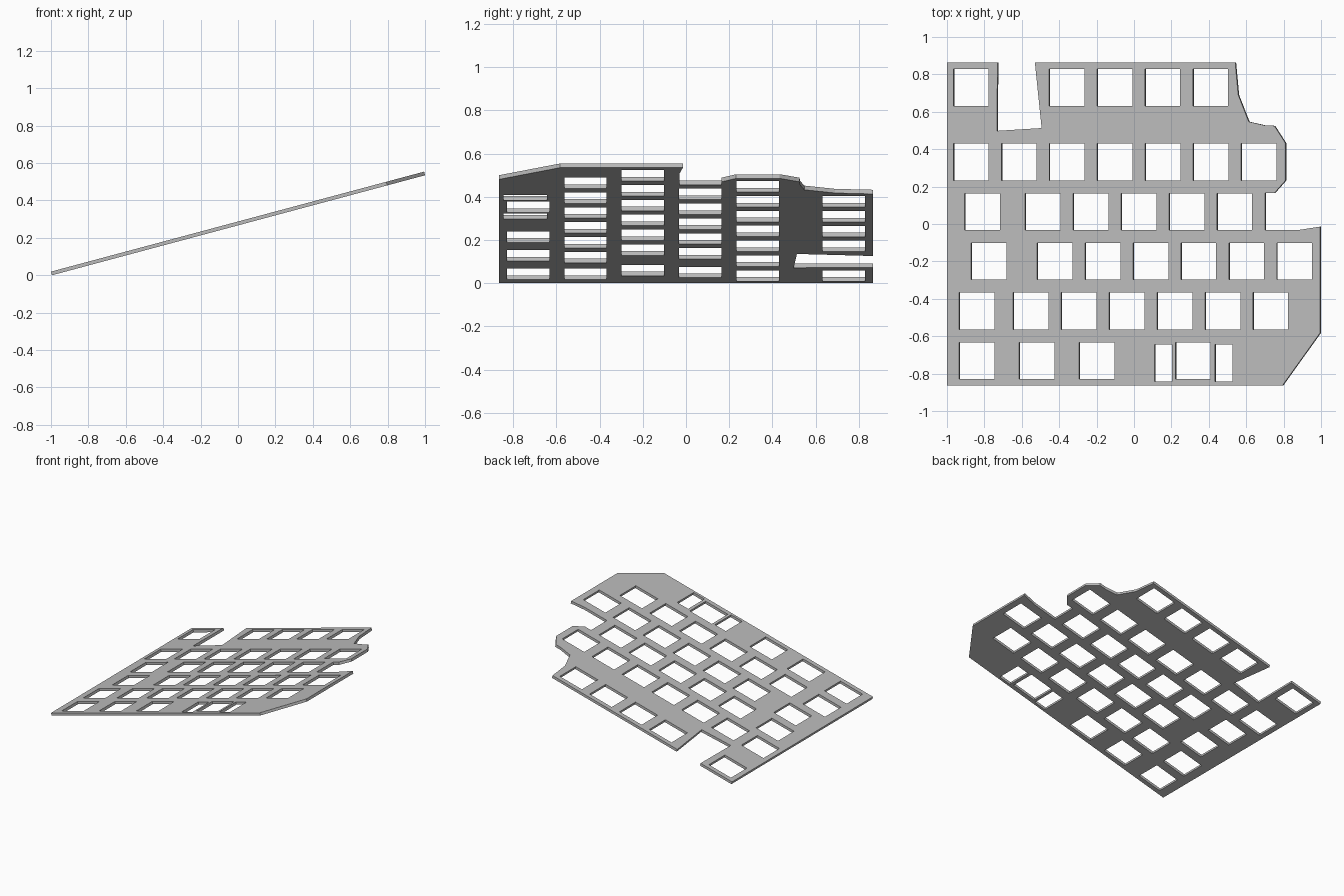
import bpy, bmesh, math

cube = bpy.data.objects.get("Cube")
if cube:
    bpy.data.objects.remove(cube, do_unlink=True)

TILT = math.radians(15)
COS, SIN = math.cos(TILT), math.sin(TILT)
THICK = 0.02
PITCH = 0.2655            # key spacing measured along the plate
KEY = 0.196               # key cutout size

curve = bpy.data.curves.new("plate_profile", 'CURVE')
curve.dimensions = '2D'
curve.fill_mode = 'BOTH'
curve.extrude = THICK / 2


def add_loop(points):
    """Closed straight-sided loop; x is given in plan and stretched along the slope."""
    s = curve.splines.new('POLY')
    s.points.add(len(points) - 1)
    for p, (x, y) in zip(s.points, points):
        p.co = (x / COS, y, 0, 1)
    s.use_cyclic_u = True


def add_hole(left, centre_y, width=KEY, height=KEY):
    right, h = left + width * COS, height / 2
    add_loop([(left, centre_y - h), (right, centre_y - h),
              (right, centre_y + h), (left, centre_y + h)])


# Outer edge of the plate
add_loop([(-1, .864), (-.73, .864), (-.733, .498), (-.494, .513), (-.53, .864),
          (.541, .864), (.557, .69), (.613, .547), (.70, .527), (.75, .525),
          (.809, .433), (.809, .232), (.75, .165), (.70, .165), (.70, -.031),
          (.887, -.031), (.995, -.014), (.995, -.582), (.793, -.864), (-1, -.864)])

# Key cutouts: row offset in pitches, then runs of (left edge, count)
rows = [(0, [(-.966, 1), (-.455, 4)]),
        (1.5, [(-.966, 7)]),
        (2.5, [(-.905, 1), (-.583, 5)]),
        (3.5, [(-.872, 1), (-.519, 6)]),
        (4.5, [(-.936, 1), (-.647, 6)]),
        (5.5, [(-.936, 1), (-.615, 1), (-.294, 1), (.221, 1)])]
for offset, runs in rows:
    y = .73 - PITCH * offset
    for left, count in runs:
        for i in range(count):
            add_hole(left + i * PITCH * COS, y)

# Narrow stabiliser slots either side of the wide key
for left in (.109, .432):
    add_hole(left, -.743, .097, .2)

# Turn the profile into a clean mesh
profile = bpy.data.objects.new("plate_profile", curve)
bpy.context.collection.objects.link(profile)
graph = bpy.context.evaluated_depsgraph_get()
mesh = bpy.data.meshes.new_from_object(profile.evaluated_get(graph))
bpy.data.objects.remove(profile, do_unlink=True)
bm = bmesh.new()
bm.from_mesh(mesh)
bmesh.ops.remove_doubles(bm, verts=bm.verts, dist=0.0005)
bmesh.ops.recalc_face_normals(bm, faces=bm.faces)
for f in bm.faces:
    f.smooth = False
    f.material_index = 0
bm.to_mesh(mesh)
bm.free()

# Single grey finish
grey = bpy.data.materials.new("plate_grey")
grey.use_nodes = True
colour = (0.5, 0.5, 0.5, 1)
grey.diffuse_color = colour
grey.node_tree.nodes["Principled BSDF"].inputs["Base Color"].default_value = colour
mesh.materials.clear()
mesh.materials.append(grey)

# Tilted plate resting on its left edge
plate = bpy.data.objects.new("key_switch_plate", mesh)
bpy.context.collection.objects.link(plate)
plate.rotation_euler = (0, -TILT, 0)
plate.location = (THICK / 2 * SIN, 0, math.tan(TILT) + THICK / 2 * COS)
